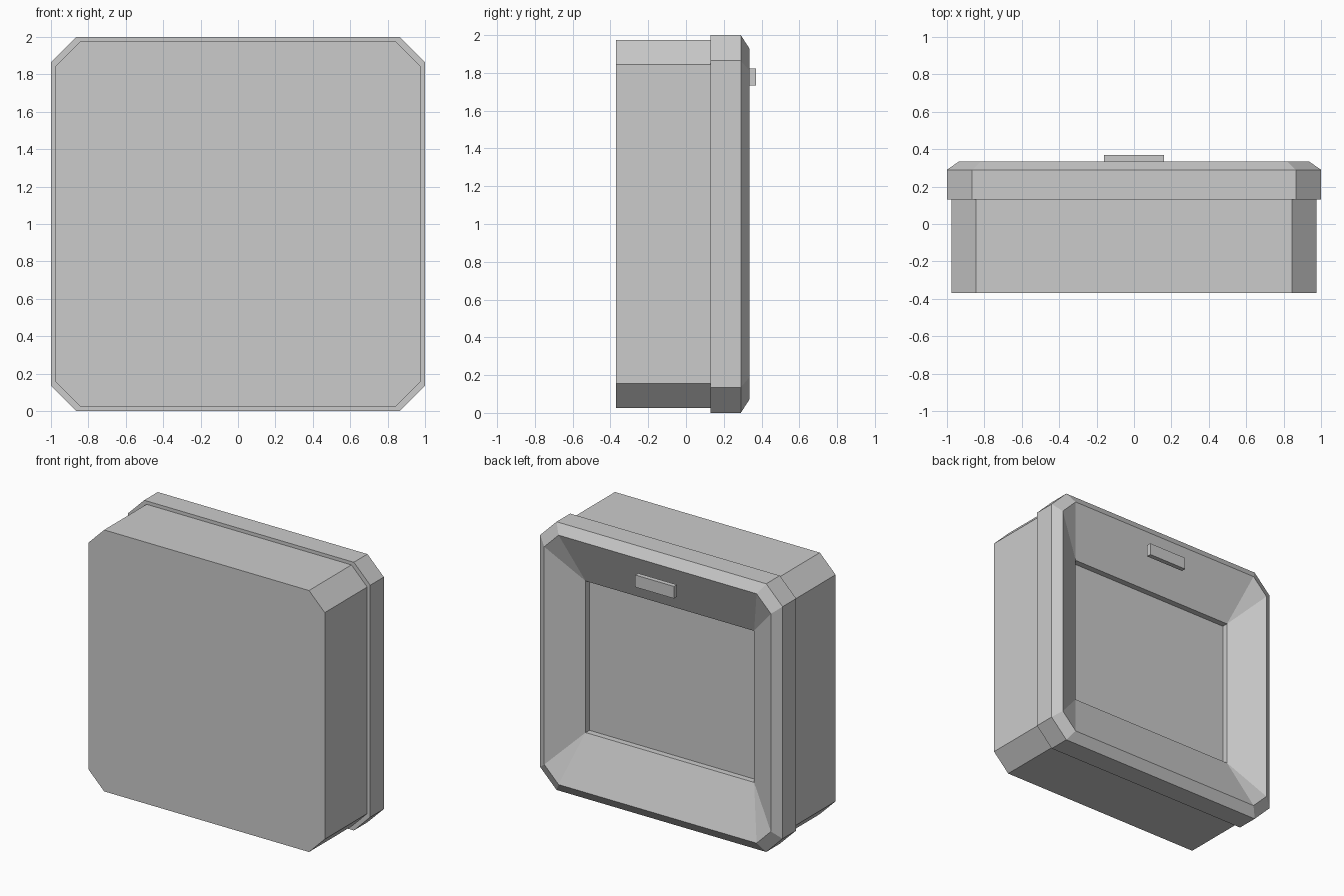
import bpy, bmesh

if "Cube" in bpy.data.objects:
    bpy.data.objects.remove(bpy.data.objects["Cube"])

grey = bpy.data.materials.new("light_grey")
grey.diffuse_color = (0.6, 0.6, 0.6, 1)
grey.use_nodes = True
grey.node_tree.nodes["Principled BSDF"].inputs["Base Color"].default_value = grey.diffuse_color


def ring(y, hx, hz, cut):
    """Chamfered rectangle in the xz plane, centred on z = 1."""
    pts = []
    for sx, sz in ((1, 1), (-1, 1), (-1, -1), (1, -1)):
        a = (sx * hx, y, 1 + sz * (hz - cut))
        b = (sx * (hx - cut), y, 1 + sz * hz)
        pts += [a, b] if sx == sz else [b, a]
    return pts


def loft(name, rings, cap_first=False, cap_last=False):
    """Skin a list of eight-point rings; uncut corners merge to one point."""
    bm = bmesh.new()
    loops, cache = [], {}
    for i, r in enumerate(rings):
        row = []
        for p in r:
            key = (i, *[round(c, 5) for c in p])
            if key not in cache:
                cache[key] = bm.verts.new(p)
            row.append(cache[key])
        loops.append(row)

    def face(verts):
        verts = list(dict.fromkeys(verts))
        if len(verts) > 2:
            bm.faces.new(verts)

    for a, b in zip(loops, loops[1:]):
        for i in range(8):
            j = (i + 1) % 8
            face((a[i], b[i], b[j], a[j]))
    if cap_first:
        face(loops[0])
    if cap_last:
        face(loops[-1][::-1])
    me = bpy.data.meshes.new(name)
    bm.to_mesh(me)
    bm.free()
    me.materials.append(grey)
    ob = bpy.data.objects.new(name, me)
    bpy.context.collection.objects.link(ob)
    return ob


# main casing, closed at the front
loft("casing", [ring(-0.37, 0.975, 0.975, 0.13),
                ring(0.13, 0.975, 0.975, 0.13)], cap_first=True)

# wider rim with bevelled edge and sloping inner walls
loft("rim", [ring(0.13, 0.975, 0.975, 0.13),
             ring(0.13, 1.0, 1.0, 0.135),
             ring(0.29, 1.0, 1.0, 0.135),
             ring(0.335, 0.935, 0.93, 0.118),
             ring(0.19, 0.695, 0.565, 0.0)])

# shallow recessed panel
loft("recessed_panel", [ring(0.19, 0.695, 0.565, 0.0),
                        ring(0.145, 0.695, 0.565, 0.0)], cap_last=True)

# small bar in front of the upper slope
bpy.ops.mesh.primitive_cube_add(size=1, location=(0, 0.3525, 1.777))
bar = bpy.context.object
bar.name = "small_bar"
bar.scale = (0.32, 0.035, 0.09)
bar.data.materials.append(grey)
